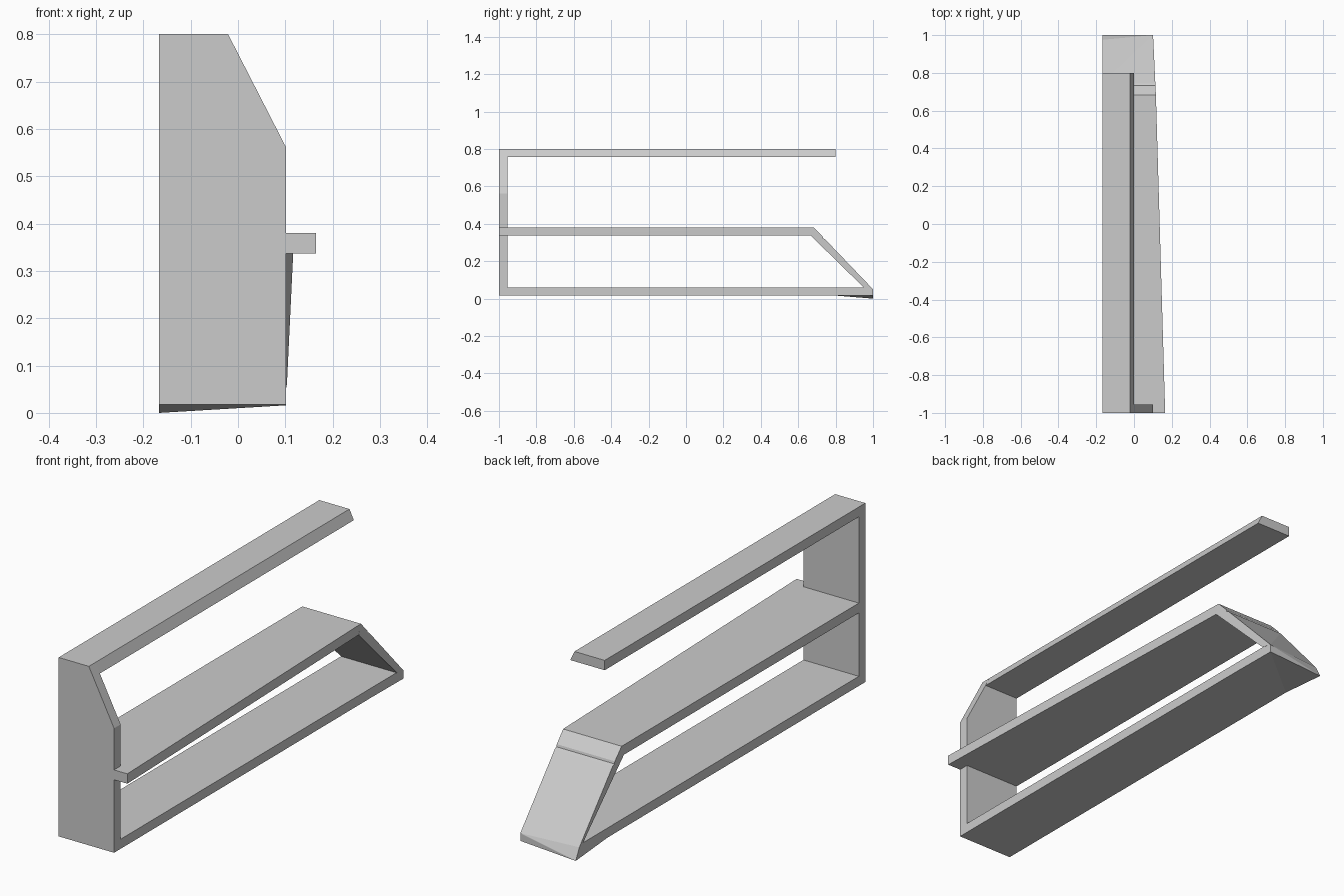
import bpy, bmesh

cube = bpy.data.objects.get("Cube")
if cube:
    bpy.data.objects.remove(cube, do_unlink=True)

mat = bpy.data.materials.new("plain grey")
mat.use_nodes = True
GREY = (0.6, 0.6, 0.6, 1)
mat.diffuse_color = GREY
mat.node_tree.nodes["Principled BSDF"].inputs["Base Color"].default_value = GREY

BACK_X, FRONT_X = -0.167, 0.101   # flush edge and panel edge
Y0, Y1 = -1.0, -0.955             # end panel thickness
BASE, TOP, T = 0.018, 0.8, 0.043


def loft(name, a, b):
    """Solid between two matching outlines of 3D points."""
    bm = bmesh.new()
    va, vb = ([bm.verts.new(p) for p in ring] for ring in (a, b))
    bm.faces.new(va)
    bm.faces.new(vb[::-1])
    n = len(va)
    for i in range(n):
        j = (i + 1) % n
        bm.faces.new((va[i], vb[i], vb[j], va[j]))
    bmesh.ops.recalc_face_normals(bm, faces=bm.faces)
    # split any warped or concave faces cleanly
    bmesh.ops.connect_verts_nonplanar(bm, angle_limit=0.01, faces=bm.faces)
    mesh = bpy.data.meshes.new(name)
    bm.to_mesh(mesh)
    bm.free()
    mesh.materials.append(mat)
    obj = bpy.data.objects.new(name, mesh)
    bpy.context.scene.collection.objects.link(obj)
    return obj


# End panel with a chamfered upper corner
outline = [(BACK_X, BASE), (FRONT_X, BASE), (FRONT_X, 0.562),
           (-0.021, TOP), (BACK_X, TOP)]
loft("end_panel", [(x, Y0, z) for x, z in outline], [(x, Y1, z) for x, z in outline])

# Top board, its long edge follows the chamfer
board = [(BACK_X, TOP - T), (0.0, TOP - T), (-0.021, TOP), (BACK_X, TOP)]
loft("top_board", [(x, Y1, z) for x, z in board], [(x, 0.8, z) for x, z in board])

# Middle shelf, tapered and projecting past the end panel
def shelf(end, z):
    plan = [(BACK_X, Y1), (FRONT_X, Y1), (FRONT_X, Y0), (0.165, Y0),
            (0.116, end), (BACK_X, end)]
    return [(x, y, z) for x, y in plan]

loft("middle_shelf", shelf(0.667, 0.337), shelf(0.683, 0.38))

# Bottom board with a warped foot at the far end
def base_side(x, toe_z, heel_y):
    side = [(Y1, BASE), (0.78, BASE), (1.0, toe_z), (heel_y, 0.05),
            (0.95, 0.06), (Y1, 0.06)]
    return [(x, y, z) for y, z in side]

loft("bottom_board", base_side(BACK_X, 0.0, 0.975), base_side(FRONT_X, 0.016, 1.0))

# Sloped brace with a shallow groove below its upper edge
def brace(heel_y):
    return [(0.667, 0.337), (0.683, 0.38), (0.73, 0.332), (0.733, 0.322),
            (0.745, 0.316), (heel_y, 0.05), (0.95, 0.06)]

loft("sloped_brace",
     [(BACK_X, y, z) for y, z in brace(0.975)],
     [(0.116 - 0.047 * (y - 0.68), y, z) for y, z in brace(1.0)])
